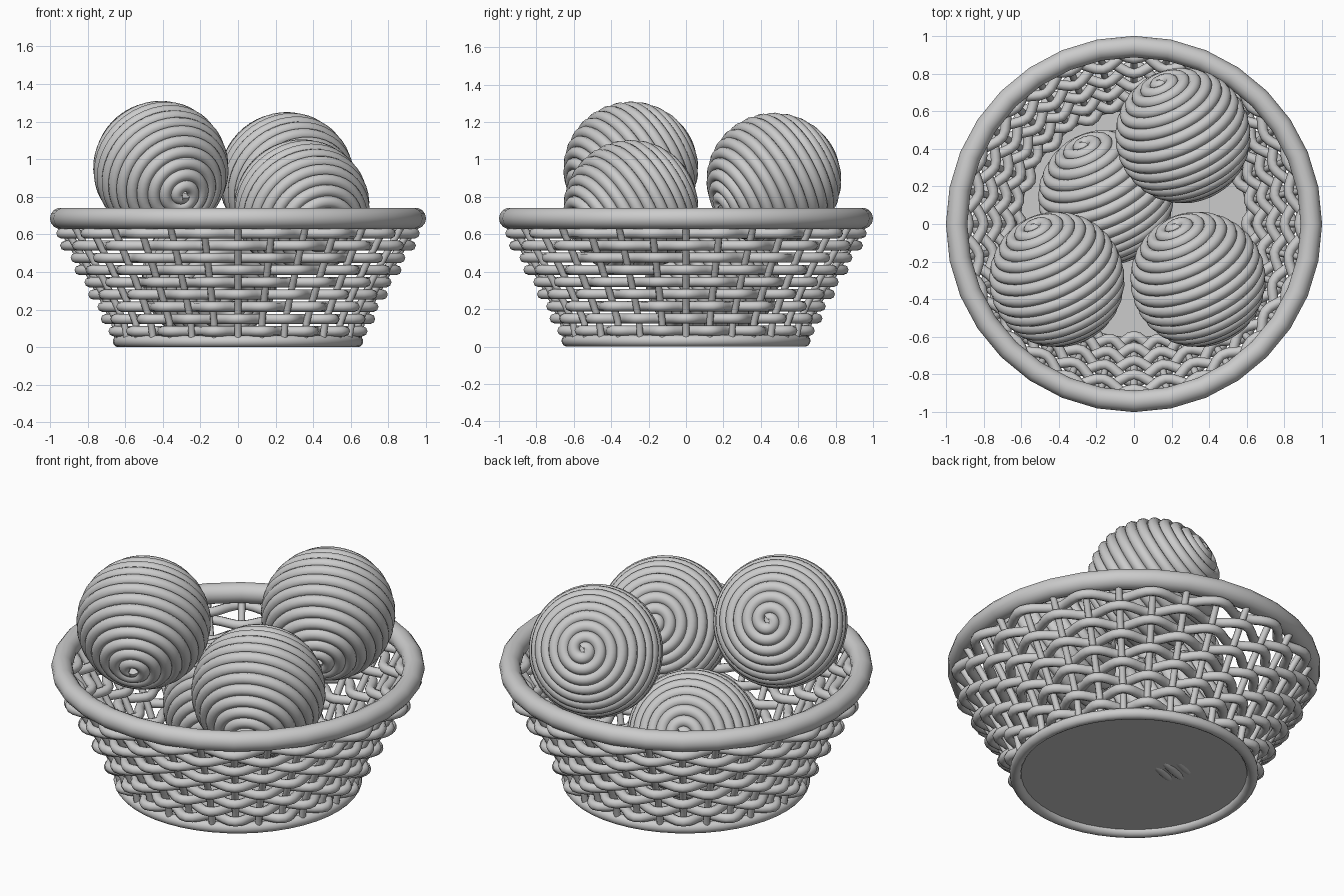
import bpy
import math
from mathutils import Vector

old = bpy.data.objects.get("Cube")
if old:
    bpy.data.objects.remove(old, do_unlink=True)

# One plain grey for everything
grey = bpy.data.materials.new("plain_grey")
grey.use_nodes = True
colour = (0.6, 0.6, 0.6, 1)
grey.diffuse_color = colour
shader = next(n for n in grey.node_tree.nodes if n.type == 'BSDF_PRINCIPLED')
shader.inputs["Base Color"].default_value = colour


def tube(name, paths, radius, cyclic=False, resolution=2):
    """Sweep a round section along each path and keep the result as a mesh."""
    curve = bpy.data.curves.new(name, 'CURVE')
    curve.dimensions = '3D'
    curve.bevel_depth = radius
    curve.bevel_resolution = resolution
    curve.use_fill_caps = not cyclic
    for path in paths:
        spline = curve.splines.new('POLY')
        spline.points.add(len(path) - 1)
        spline.use_cyclic_u = cyclic
        spline.use_smooth = True
        for point, co in zip(spline.points, path):
            point.co = (*co, 1)
    temp = bpy.data.objects.new(name + "_path", curve)
    bpy.context.collection.objects.link(temp)
    graph = bpy.context.evaluated_depsgraph_get()
    mesh = bpy.data.meshes.new_from_object(temp.evaluated_get(graph))
    bpy.data.objects.remove(temp, do_unlink=True)
    mesh.name = name
    mesh.materials.clear()
    mesh.materials.append(grey)
    obj = bpy.data.objects.new(name, mesh)
    bpy.context.collection.objects.link(obj)
    return obj


def ring(name, major, minor, z, segments):
    bpy.ops.mesh.primitive_torus_add(major_radius=major, minor_radius=minor,
                                     major_segments=segments, minor_segments=14,
                                     location=(0, 0, z))
    obj = bpy.context.object
    obj.name = name
    obj.data.materials.append(grey)
    bpy.ops.object.shade_smooth()


def polar(r, angle, z):
    return Vector((r * math.cos(angle), r * math.sin(angle), z))


def wall_radius(z):
    t = max(0, (z - 0.085) / 0.465)
    return 0.635 + 0.25 * t ** 1.12


# Rim, foot ring and floor
ring("rim", 0.943, 0.057, 0.685, 32)
ring("foot_ring", 0.635, 0.031, 0.031, 48)
bpy.ops.mesh.primitive_circle_add(vertices=48, radius=0.635, fill_type='NGON',
                                  location=(0, 0, 0.03))
bpy.context.object.name = "basket_floor"
bpy.context.object.data.materials.append(grey)

# Upright stakes
STAKES = 32
stakes = []
for i in range(STAKES):
    angle = math.tau * i / STAKES
    heights = [0.03 + 0.65 * k / 6 for k in range(7)]
    stakes.append([polar(wall_radius(z), angle, z) for z in heights])
tube("stakes", stakes, 0.019)

# Woven rows, passing alternately outside and inside the stakes
ROWS = 9
STEPS = STAKES * 5
rows = []
for row in range(ROWS):
    z = 0.085 + 0.065 * row
    side = 1 if row % 2 else -1
    path = []
    for k in range(STEPS):
        angle = math.tau * k / STEPS
        weave = 0.04 * side * math.cos(angle * STAKES / 2)
        path.append(polar(wall_radius(z) + weave, angle, z))
    rows.append(path)
tube("woven_rows", rows, 0.027, cyclic=True)

# Balls wound from one cord, from pole to pole
TURNS = 17
axis = Vector((-0.125, 0.30, 0.152)).normalized()
turn = Vector((0, 0, 1)).rotation_difference(axis)
coil = []
count = TURNS * 44
for k in range(count + 1):
    theta = 0.03 + (math.pi - 0.06) * k / count
    phi = -2 * TURNS * theta
    co = polar(0.327 * math.sin(theta), -phi, -0.327 * math.cos(theta))
    coil.append(turn @ co)
centres = {"left_front_ball": (0.34, -0.295, 0.745),
           "right_front_ball": (-0.41, -0.295, 0.95),
           "back_ball": (0.26, 0.47, 0.89),
           "bottom_ball": (-0.15, 0.14, 0.376)}
for name, centre in centres.items():
    ball = tube(name, [coil], 0.034, resolution=3)
    ball.location = centre
